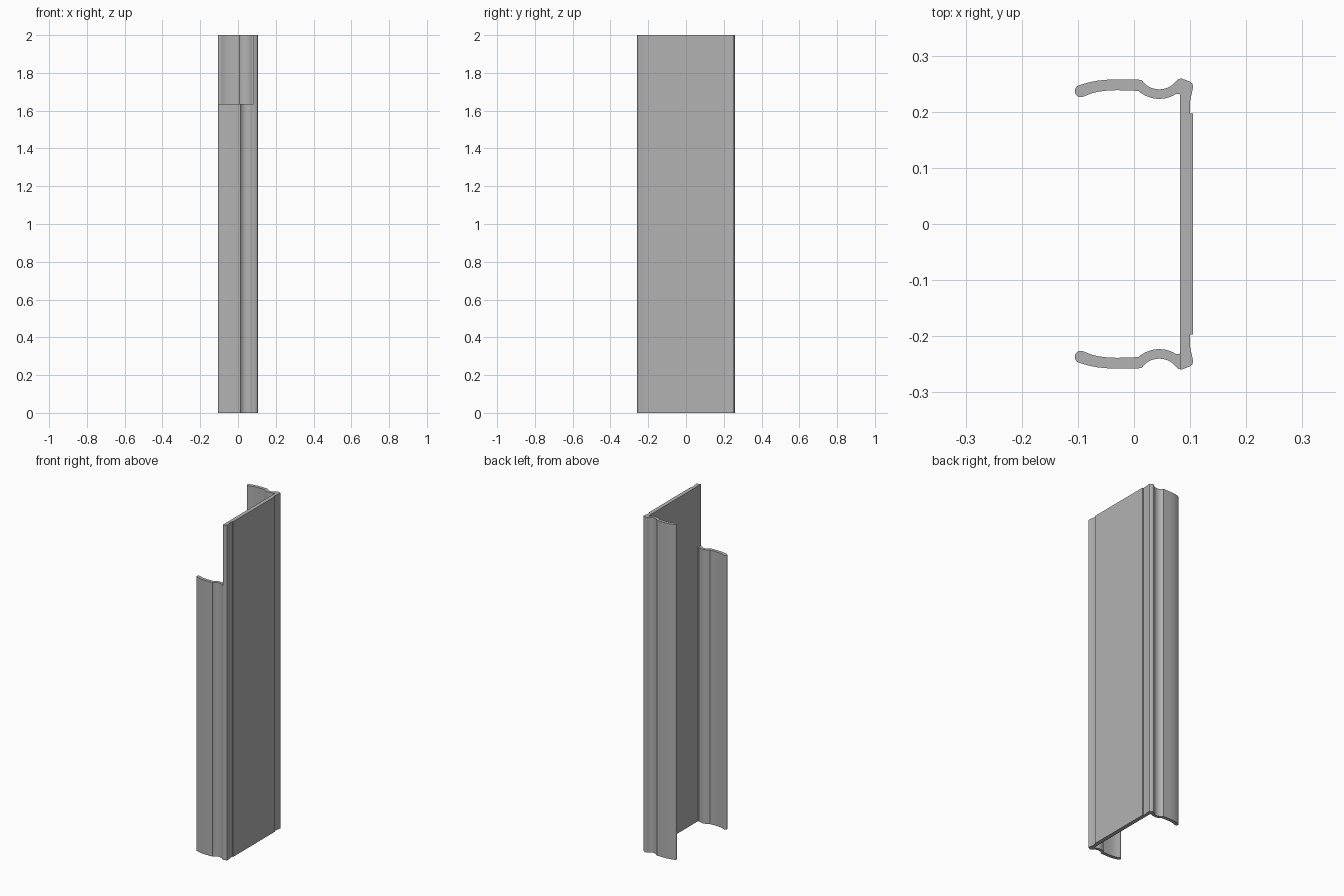
import bpy
import bmesh
from math import sin, cos, radians

HEIGHT = 2.0
CUT_HEIGHT = 1.635
WALL_X = 0.082  # inner face of the web

cube = bpy.data.objects.get("Cube")
if cube:
    bpy.data.objects.remove(cube, do_unlink=True)

grey = bpy.data.materials.new("plain_grey")
grey.use_nodes = True
colour = (0.45, 0.45, 0.45, 1)
grey.diffuse_color = colour
grey.node_tree.nodes["Principled BSDF"].inputs["Base Color"].default_value = colour


def arc(cx, cy, radius, start, end, steps):
    """Points along a circular arc, angles in degrees."""
    angles = [radians(start + (end - start) * i / steps) for i in range(steps + 1)]
    return [(cx + radius * cos(a), cy + radius * sin(a)) for a in angles]


def extrude_profile(name, points, height):
    """Extrude a closed plan profile upward from the ground."""
    bm = bmesh.new()
    base = bm.faces.new([bm.verts.new((x, y, 0)) for x, y in points])
    top = bmesh.ops.extrude_face_region(bm, geom=[base])
    verts = [v for v in top["geom"] if isinstance(v, bmesh.types.BMVert)]
    bmesh.ops.translate(bm, verts=verts, vec=(0, 0, height))
    bmesh.ops.recalc_face_normals(bm, faces=bm.faces)
    mesh = bpy.data.meshes.new(name)
    bm.to_mesh(mesh)
    bm.free()
    mesh.materials.append(grey)
    obj = bpy.data.objects.new(name, mesh)
    bpy.context.collection.objects.link(obj)
    bpy.ops.object.select_all(action="DESELECT")
    obj.select_set(True)
    bpy.context.view_layer.objects.active = obj
    bpy.ops.object.shade_smooth_by_angle(angle=radians(25))
    return obj


# Web with a raised outer panel and flared corners
half = [(WALL_X, 0.259), (0.086, 0.259), (0.1, 0.2535), (0.104, 0.25),
        (0.1055, 0.245), (0.1, 0.219), (0.1, 0.197), (0.1055, 0.197)]
web = half + [(x, -y) for x, y in reversed(half)]
extrude_profile("web", web, HEIGHT)

# Flange: curved lip with a round tip, then a concentric groove
GROOVE = (0.045, 0.2786)
outer = [(-0.08, 0.2525), (-0.065, 0.2555), (-0.05, 0.257), (-0.03, 0.2577)]
outer += arc(*GROOVE, 0.0386, 214, 326, 14)
outer += [(WALL_X, 0.259)]
inner = [(WALL_X, 0.231), (0.077, 0.232)]
inner += arc(*GROOVE, 0.0556, 303, 228, 14)
inner += [(-0.03, 0.2385), (-0.05, 0.2375), (-0.065, 0.2355), (-0.077, 0.2325)]
tip = arc(-0.0945, 0.237, 0.011, 295, 110, 10)
flange = outer + inner + tip

extrude_profile("back_flange", flange, HEIGHT)
extrude_profile("front_flange", [(x, -y) for x, y in flange], CUT_HEIGHT)
